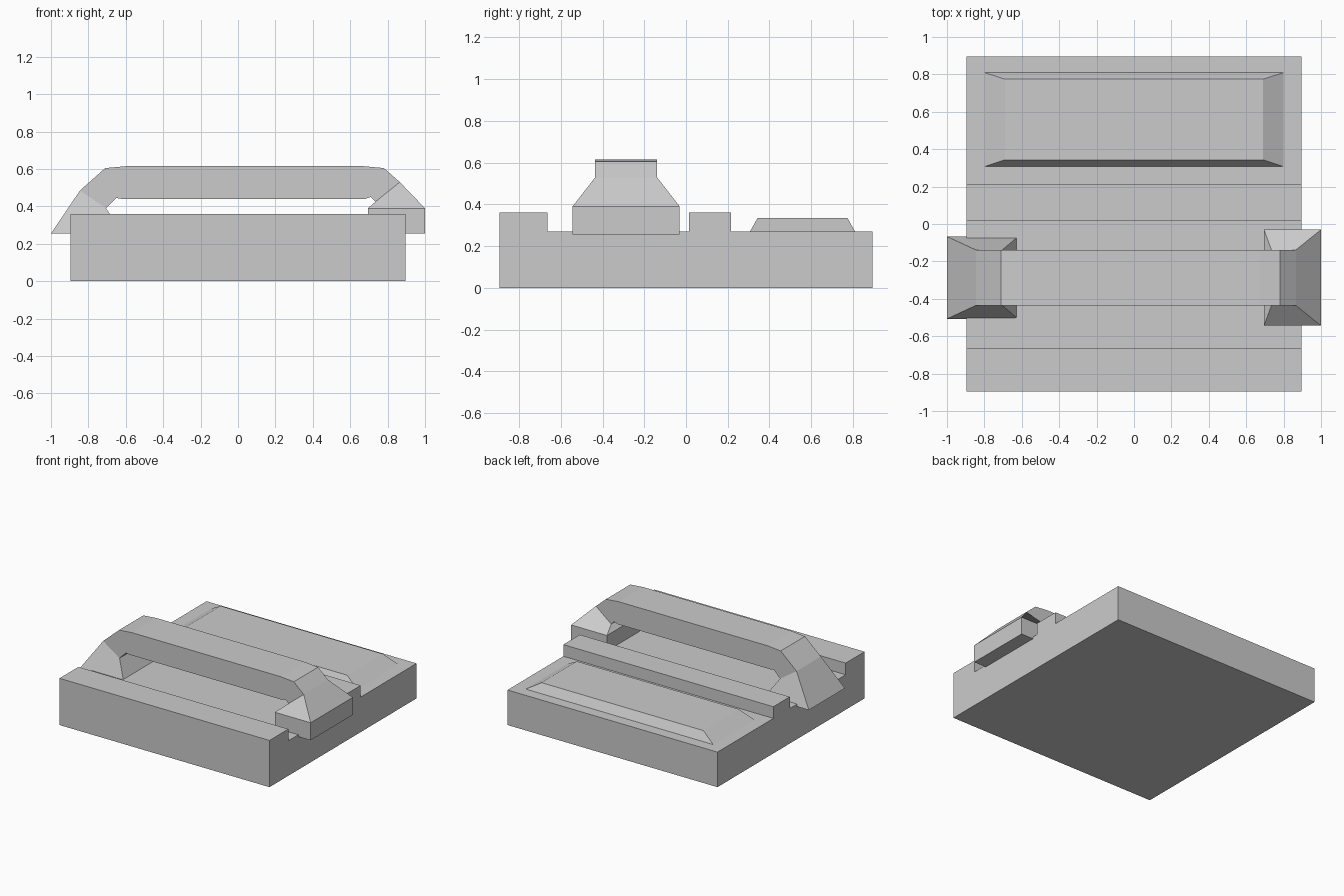
import bpy
import bmesh

cube = bpy.data.objects.get("Cube")
if cube:
    bpy.data.objects.remove(cube, do_unlink=True)

grey = bpy.data.materials.new("light_grey")
grey.use_nodes = True
grey.diffuse_color = (0.6, 0.6, 0.6, 1)
grey.node_tree.nodes["Principled BSDF"].inputs["Base Color"].default_value = (0.6, 0.6, 0.6, 1)


def loft(name, rings):
    """Skin a series of matching point loops into a closed flat-shaded solid."""
    bm = bmesh.new()
    loops = [[bm.verts.new(p) for p in ring] for ring in rings]
    for a, b in zip(loops, loops[1:]):
        for i in range(len(a)):
            j = (i + 1) % len(a)
            bm.faces.new((a[i], a[j], b[j], b[i]))
    bm.faces.new(loops[0])
    bm.faces.new(loops[-1])
    bmesh.ops.recalc_face_normals(bm, faces=bm.faces[:])
    mesh = bpy.data.meshes.new(name)
    bm.to_mesh(mesh)
    bm.free()
    mesh.materials.append(grey)
    obj = bpy.data.objects.new(name, mesh)
    bpy.context.collection.objects.link(obj)
    return obj


def rectangle(x, y0, y1, z):
    return [(-x, y0, z), (x, y0, z), (x, y1, z), (-x, y1, z)]


# Base block with a cross channel, a rib and a lower back deck
half, floor, rim = 0.895, 0.27, 0.36
profile = [(-half, 0), (half, 0), (half, floor), (0.215, floor), (0.215, rim),
           (0.015, rim), (0.015, floor), (-0.665, floor), (-0.665, rim), (-half, rim)]
loft("base", [[(x, y, z) for y, z in profile] for x in (-half, half)])

# Bevelled panel on the back deck
loft("raised_panel", [rectangle(0.8, 0.307, 0.81, floor - 0.01),
                      rectangle(0.8, 0.307, 0.81, floor),
                      rectangle(0.69, 0.343, 0.774, 0.335)])

# Handle bar with flared feet: outer x, z, inner x, z, half width
mid_y = -0.287
stations = [
    (-1.0, 0.255, -0.62, 0.255, 0.22),
    (-0.845, 0.485, -0.705, 0.39, 0.148),
    (-0.71, 0.605, -0.65, 0.445, 0.148),
    (-0.6, 0.615, -0.62, 0.44, 0.148),
    (0.67, 0.615, 0.68, 0.44, 0.148),
    (0.78, 0.605, 0.71, 0.45, 0.148),
    (0.865, 0.53, 0.735, 0.425, 0.148),
    (1.0, 0.39, 0.695, 0.39, 0.257),
    (1.0, 0.255, 0.695, 0.255, 0.257),
]
loft("handle", [[(ox, mid_y - w, oz), (ox, mid_y + w, oz),
                 (ix, mid_y + w, iz), (ix, mid_y - w, iz)]
                for ox, oz, ix, iz, w in stations])
